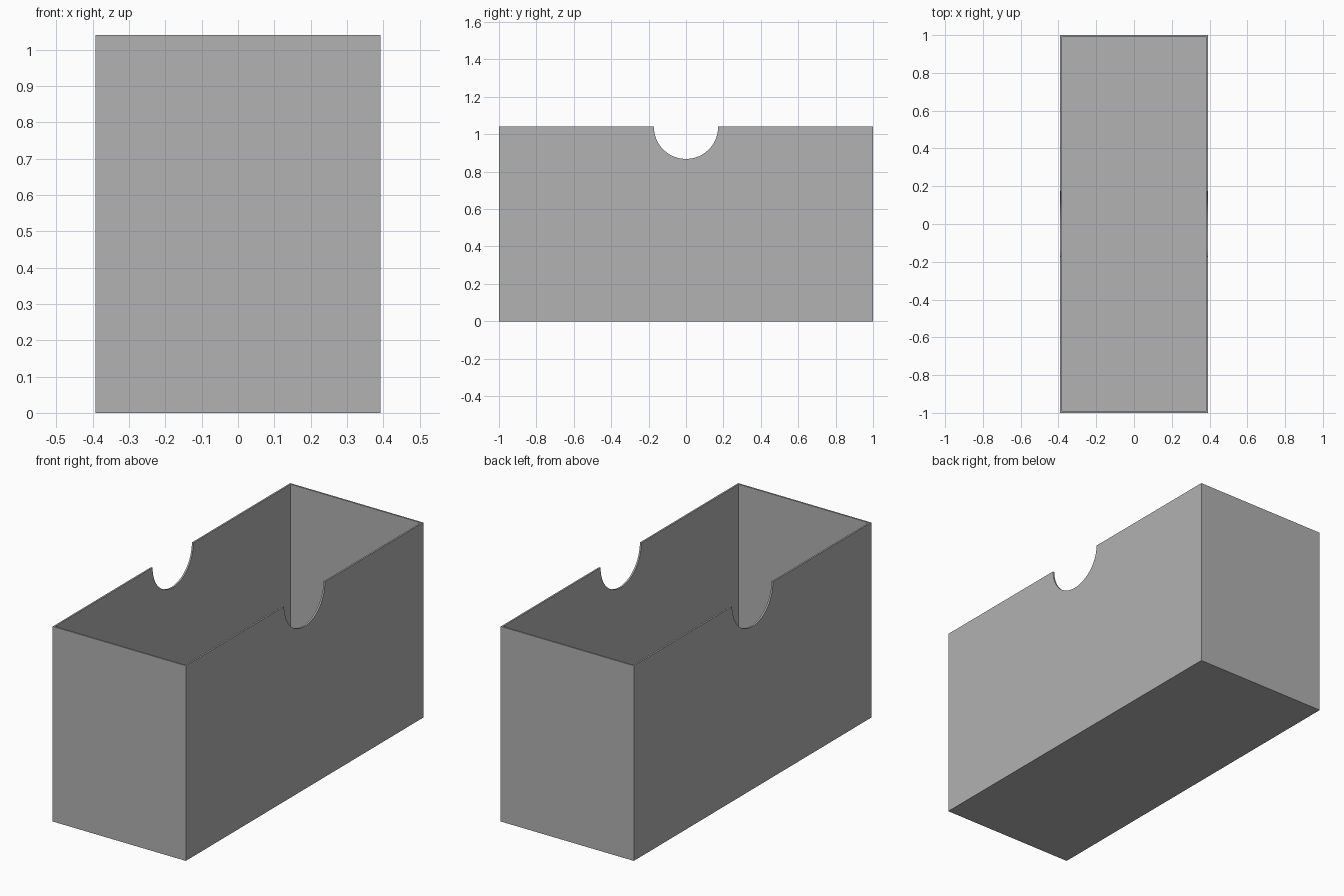
import bpy

cube = bpy.data.objects.get("Cube")
if cube:
    bpy.data.objects.remove(cube, do_unlink=True)

WIDTH, LENGTH, HEIGHT = 0.785, 2.0, 1.04
WALL = 0.009
NOTCH_RADIUS = 0.172

# Plain grey card
grey = bpy.data.materials.new("plain grey")
grey.use_nodes = True
colour = (0.445, 0.445, 0.445, 1)
grey.diffuse_color = colour
grey.node_tree.nodes["Principled BSDF"].inputs["Base Color"].default_value = colour


def block(name, size, z):
    bpy.ops.mesh.primitive_cube_add(size=1, location=(0, 0, z + size[2] / 2))
    obj = bpy.context.object
    obj.name = obj.data.name = name
    obj.scale = size
    bpy.ops.object.transform_apply(location=True, rotation=False, scale=True)
    obj.data.materials.append(grey)
    return obj


def carve(target, cutter):
    mod = target.modifiers.new("carve", "BOOLEAN")
    mod.operation, mod.solver, mod.object = "DIFFERENCE", "EXACT", cutter
    bpy.context.view_layer.objects.active = target
    bpy.ops.object.modifier_apply(modifier=mod.name)
    bpy.data.objects.remove(cutter, do_unlink=True)


# Open box with thin walls and floor
tray = block("open_box", (WIDTH, LENGTH, HEIGHT), 0)
hollow = block("hollow_cutter", (WIDTH - 2 * WALL, LENGTH - 2 * WALL, HEIGHT), WALL)
carve(tray, hollow)

# Half-round thumb notches through both long walls
bpy.ops.mesh.primitive_cylinder_add(
    vertices=64, radius=NOTCH_RADIUS, depth=WIDTH * 2,
    location=(0, 0, HEIGHT), rotation=(0, 1.5707963, 0))
notch = bpy.context.object
notch.name = "notch_cutter"
notch.data.materials.append(grey)
carve(tray, notch)

# Smooth the notch curves while the box edges stay crisp
bpy.ops.object.select_all(action="DESELECT")
tray.select_set(True)
bpy.context.view_layer.objects.active = tray
bpy.ops.object.shade_smooth_by_angle(angle=0.5)
